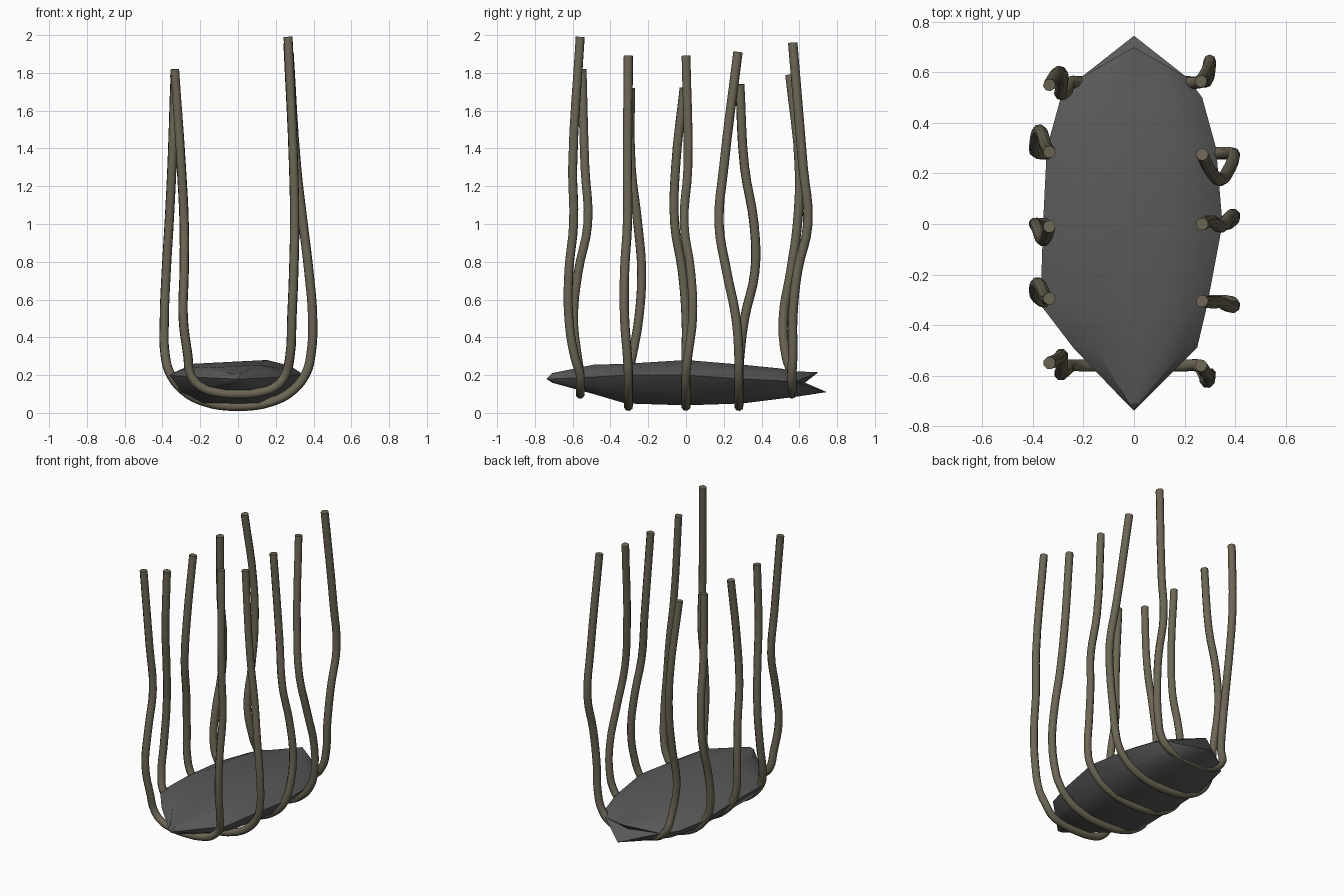
import bpy
import bmesh
import math
from mathutils import Vector

cube = bpy.data.objects.get("Cube")
if cube:
    bpy.data.objects.remove(cube, do_unlink=True)


def make_material(name, rgb):
    mat = bpy.data.materials.new(name)
    mat.use_nodes = True
    mat.diffuse_color = (*rgb, 1)
    mat.node_tree.nodes["Principled BSDF"].inputs["Base Color"].default_value = (*rgb, 1)
    return mat


grey = make_material("dark grey hull", (0.10, 0.10, 0.10))
olive = make_material("olive brown strand", (0.15, 0.132, 0.088))


def build_hull():
    # stations: y, left edge, right edge, rim height, top height, bottom height
    stations = [
        (-.71, -.03, .03, .18, .21, .16),
        (-.49, -.24, .25, .19, .255, .10),
        (-.32, -.37, .29, .20, .26, .05),
        (0, -.36, .35, .20, .28, .04),
        (.3, -.345, .325, .18, .255, .05),
        (.5, -.29, .27, .17, .235, .075),
        (.58, -.21, .21, .165, .22, .085),
    ]
    # ring shape: side position and height blend (positive up, negative down)
    shape = [(-1, 0), (-.65, .75), (0, .9), (.45, 1), (.8, .6),
             (1, 0), (.8, -.6), (.45, -1), (-.45, -1), (-.8, -.6)]
    bm = bmesh.new()
    rings = []
    for y, left, right, rim, top, low in stations:
        ring = []
        for s, h in shape:
            x = (left + right) / 2 + s * (right - left) / 2
            z = rim + h * ((top - rim) if h > 0 else (rim - low))
            ring.append(bm.verts.new((x, y, z)))
        rings.append(ring)
    n = len(shape)
    for a, b in zip(rings, rings[1:]):
        for i in range(n):
            j = (i + 1) % n
            bm.faces.new((a[i], a[j], b[j], b[i]))
    # pointed front
    nose = bm.verts.new((0, -.74, .18))
    for i in range(n):
        bm.faces.new((nose, rings[0][(i + 1) % n], rings[0][i]))
    # notched rear with an upper and a lower lip
    upper = bm.verts.new((0, .70, .215))
    lower = bm.verts.new((0, .745, .11))
    inner = bm.verts.new((0, .63, .16))
    last = rings[-1]
    half = n // 2
    for i in range(n):
        tip = upper if i < half else lower
        bm.faces.new((last[i], last[(i + 1) % n], tip))
    for side in (last[0], last[half]):
        bm.faces.new((side, upper, inner))
        bm.faces.new((side, inner, lower))
    bmesh.ops.recalc_face_normals(bm, faces=bm.faces)
    mesh = bpy.data.meshes.new("hull")
    bm.to_mesh(mesh)
    bm.free()
    obj = bpy.data.objects.new("hull", mesh)
    bpy.context.collection.objects.link(obj)
    mesh.materials.append(grey)
    return obj


LEVELS = (.3, .5, .75, 1.0, 1.3)
# side distance of each arm at the levels, then at its tip
WIDE = {"left": (.385, .39, .38, .365, .35, .335),
        "right": (.385, .395, .375, .345, .31, .27)}
NARROW = {"left": (.265, .29, .285, .285, .3, .335),
          "right": (.275, .285, .295, .3, .295, .265)}
WIDE_CRADLE = ((.36, .21), (.29, .12), (.18, .06))
NARROW_CRADLE = ((.25, .2), (.2, .14), (.12, .11))


def build_strand(name, base, tip, wide, left_sway, right_sway):
    """U-shaped strand; sway is the y position of each arm at the levels and tip."""
    profile = WIDE if wide else NARROW
    cradle = WIDE_CRADLE if wide else NARROW_CRADLE

    def arm(side, sway, top):
        sign = -1 if side == "left" else 1
        points = [Vector((sign * x, base, z)) for x, z in reversed(cradle)]
        for x, y, z in zip(profile[side], sway, (*LEVELS, top)):
            points.append(Vector((sign * x, y, z)))
        return points

    middle = Vector((0, base, .035 if wide else .1))
    path = arm("left", left_sway, tip - .17)[::-1] + [middle] + arm("right", right_sway, tip)
    curve = bpy.data.curves.new(name, "CURVE")
    curve.dimensions = "3D"
    curve.bevel_depth = .025
    curve.bevel_resolution = 2
    curve.resolution_u = 4
    curve.use_fill_caps = True
    spline = curve.splines.new("BEZIER")
    spline.bezier_points.add(len(path) - 1)
    for point, co in zip(spline.bezier_points, path):
        point.co = co
        point.handle_left_type = point.handle_right_type = "AUTO"
    curve.materials.append(olive)
    obj = bpy.data.objects.new(name, curve)
    bpy.context.collection.objects.link(obj)
    return obj


hull = build_hull()

# five strands from front to rear
build_strand("front_strand", -.56, 1.99, False,
             (-.575, -.595, -.57, -.52, -.535, -.55),
             (-.59, -.62, -.62, -.595, -.6, -.56))
build_strand("front_middle_strand", -.305, 1.89, True,
             (-.285, -.25, -.235, -.255, -.29, -.295),
             (-.31, -.325, -.325, -.31, -.31, -.305))
build_strand("middle_strand", 0, 1.89, True,
             (0, 0, -.02, -.06, -.055, -.01),
             (.01, .035, .025, -.01, .01, 0))
build_strand("rear_middle_strand", .28, 1.91, True,
             (.285, .31, .365, .36, .31, .285),
             (.28, .265, .215, .175, .2, .275))
build_strand("rear_strand", .56, 1.96, False,
             (.53, .515, .555, .59, .6, .55),
             (.565, .565, .59, .645, .62, .565))

# soft shading on the hull with crisp edges kept
bpy.ops.object.select_all(action="DESELECT")
hull.select_set(True)
bpy.context.view_layer.objects.active = hull
bpy.ops.object.shade_smooth_by_angle(angle=math.radians(30))
